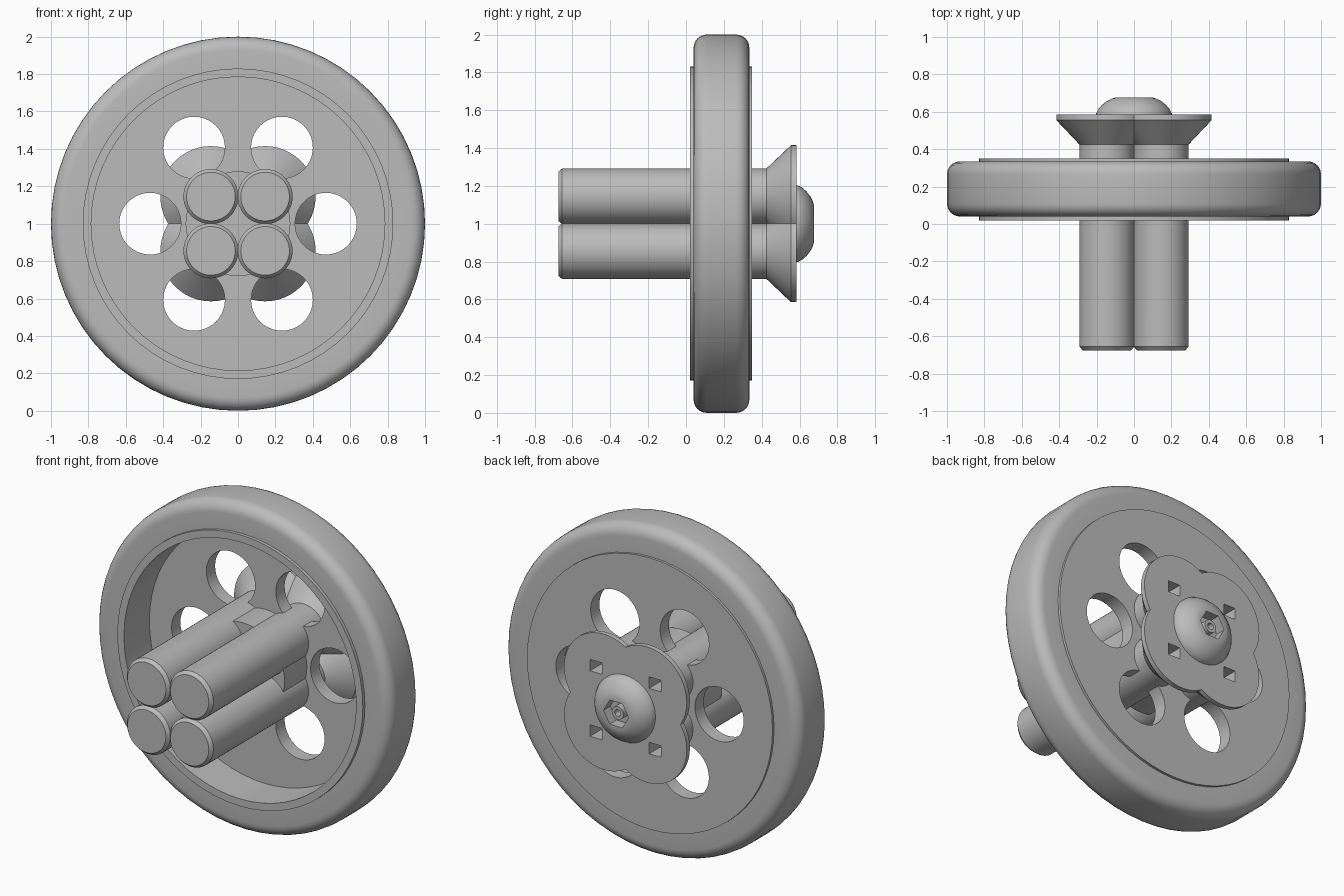
import bpy, bmesh
from math import pi, sin, cos, radians

cube = bpy.data.objects.get("Cube")
if cube:
    bpy.data.objects.remove(cube, do_unlink=True)

grey = bpy.data.materials.new("plain grey")
grey.use_nodes = True
grey.diffuse_color = (0.5, 0.5, 0.5, 1)
grey.node_tree.nodes["Principled BSDF"].inputs["Base Color"].default_value = (0.5, 0.5, 0.5, 1)
AXLE_Z = 1.0


def lathe(name, profile, x=0, z=AXLE_Z, steps=64, closed=False):
    """Spin (radius, y) points about a line parallel to y."""
    bm = bmesh.new()
    verts = [bm.verts.new((r, y, 0)) for r, y in profile]
    edges = [bm.edges.new(pair) for pair in zip(verts, verts[1:])]
    if closed:
        edges.append(bm.edges.new((verts[-1], verts[0])))
    bmesh.ops.spin(bm, geom=verts + edges, cent=(0, 0, 0), axis=(0, 1, 0),
                   angle=2 * pi, steps=steps, use_merge=True)
    bmesh.ops.remove_doubles(bm, verts=bm.verts, dist=0.0005)
    bmesh.ops.recalc_face_normals(bm, faces=bm.faces)
    mesh = bpy.data.meshes.new(name)
    bm.to_mesh(mesh)
    bm.free()
    mesh.materials.append(grey)
    obj = bpy.data.objects.new(name, mesh)
    obj.location = (x, 0, z)
    bpy.context.collection.objects.link(obj)
    return obj


def rod(name, radius, y0, y1, **kw):
    return lathe(name, [(0, y0), (radius, y0), (radius, y1), (0, y1)], **kw)


def combine(obj, other, operation):
    """Apply a boolean and remove the second object."""
    bpy.context.view_layer.update()
    mod = obj.modifiers.new("cut", "BOOLEAN")
    mod.operation, mod.solver, mod.object = operation, "EXACT", other
    bpy.context.view_layer.objects.active = obj
    bpy.ops.object.modifier_apply(modifier=mod.name)
    bpy.data.objects.remove(other, do_unlink=True)


def smooth(obj):
    bpy.ops.object.select_all(action="DESELECT")
    obj.select_set(True)
    bpy.context.view_layer.objects.active = obj
    bpy.ops.object.shade_smooth_by_angle(angle=radians(32))


# Tire: ring with rounded outer corners
bevel, front, back = 0.07, 0.04, 0.335
section = [(0.82, front)]
for i in range(7):
    a = i * pi / 12
    section.append((1 - bevel + bevel * sin(a), front + bevel - bevel * cos(a)))
for i in range(7):
    a = i * pi / 12
    section.append((1 - bevel + bevel * cos(a), back - bevel + bevel * sin(a)))
section.append((0.82, back))
smooth(lathe("tire", section, closed=True))

# Rim: dish open at the front, disc at the back, six round holes
rim = lathe("rim", [(0, 0.265), (0.785, 0.265), (0.785, 0.02), (0.83, 0.02),
                    (0.83, 0.35), (0, 0.35)])
for i in range(6):
    a = i * pi / 3
    combine(rim, rod("hole_cutter", 0.165, 0.1, 0.5, x=0.47 * cos(a),
                     z=AXLE_Z + 0.47 * sin(a), steps=40), "DIFFERENCE")
smooth(rim)

# Axle: four rods flaring into a lobed plate, joined by a round hub
rod_profile = [(0, -0.675), (0.13, -0.675), (0.147, -0.655), (0.147, 0.425),
               (0.27, 0.555), (0.27, 0.585), (0, 0.585)]
corners = [(sx, sz) for sx in (-1, 1) for sz in (-1, 1)]
axle = rod("axle", 0.28, 0.05, 0.33, steps=48)
for sx, sz in corners:
    combine(axle, lathe("axle_rod", rod_profile, x=0.145 * sx,
                        z=AXLE_Z + 0.145 * sz, steps=48), "UNION")
for sx, sz in corners:
    bpy.ops.mesh.primitive_cube_add(size=1, location=(0.2 * sx, 0.58, AXLE_Z + 0.2 * sz))
    cutter = bpy.context.object
    cutter.scale = (0.08, 0.2, 0.07)
    combine(axle, cutter, "DIFFERENCE")
smooth(axle)

# Screw: domed head with a hexagonal socket and a hollow pin
head = lathe("screw_head", [(0, 0.57), (0.203, 0.57), (0.203, 0.59), (0.19, 0.615),
                            (0.17, 0.638), (0.145, 0.657), (0.12, 0.67),
                            (0.1, 0.676), (0, 0.676)], steps=48)
combine(head, rod("socket_cutter", 0.085, 0.61, 0.75, steps=6), "DIFFERENCE")
smooth(head)
smooth(lathe("screw_pin", [(0.02, 0.6), (0.04, 0.6), (0.04, 0.66), (0.02, 0.66)],
             steps=24, closed=True))
